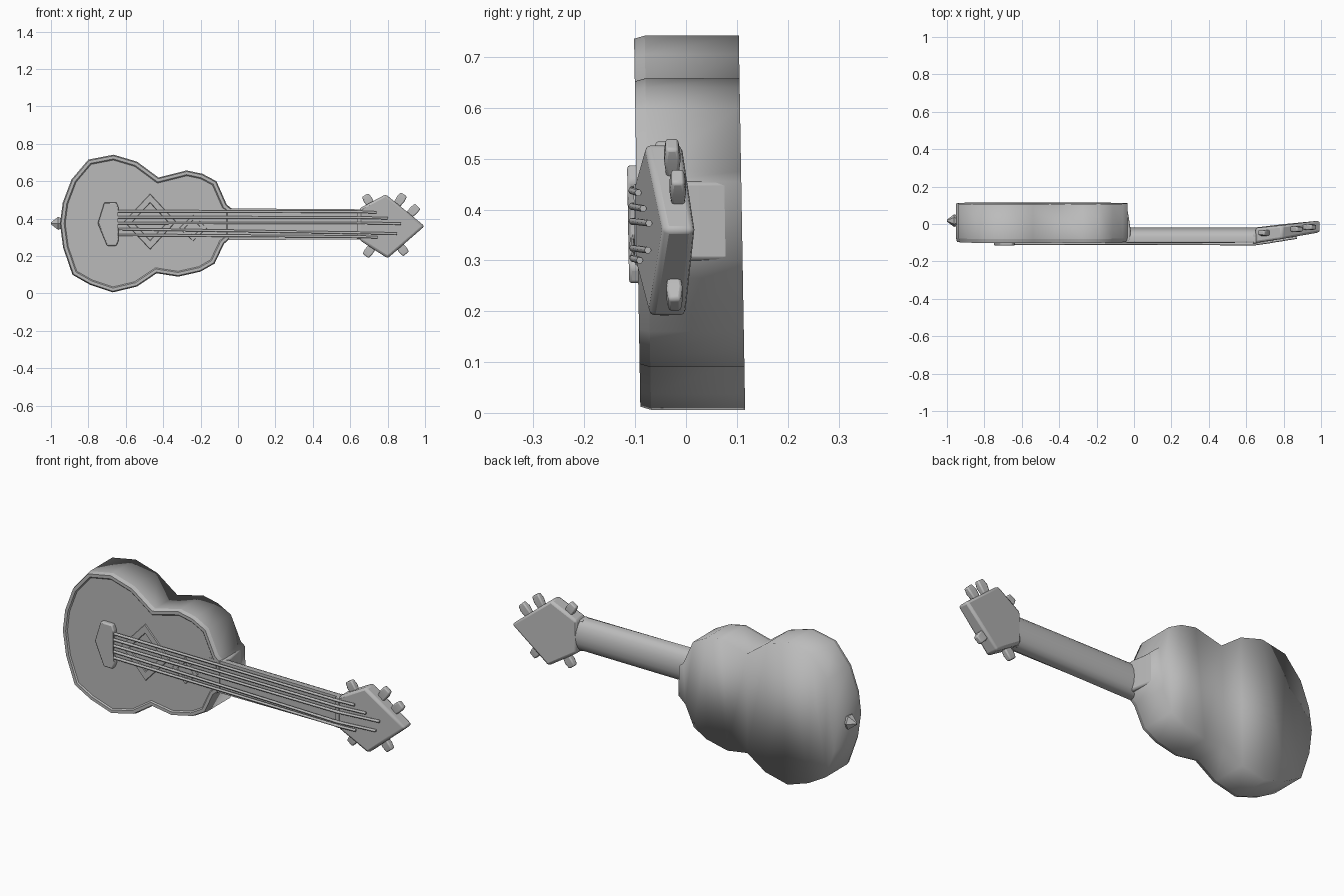
import bpy
import bmesh
import math
from mathutils import Vector

if "Cube" in bpy.data.objects:
    bpy.data.objects.remove(bpy.data.objects["Cube"], do_unlink=True)

grey = bpy.data.materials.new("plain grey")
grey.use_nodes = True
grey.diffuse_color = (0.5, 0.5, 0.5, 1)
grey.node_tree.nodes["Principled BSDF"].inputs["Base Color"].default_value = (0.5, 0.5, 0.5, 1)

MID = 0.375


def lean(x, y, z):
    """The whole instrument rolls back slightly."""
    return Vector((x, y - 0.017 * (z - MID), z))


def loft(name, rings, bevel=0, angle=40, closed=False, sharp_from=None):
    """Skin a run of equal rings, capped unless the run is closed."""
    bm = bmesh.new()
    loops = [[bm.verts.new(lean(*p)) for p in ring] for ring in rings]
    pairs = list(zip(loops, loops[1:])) + ([(loops[-1], loops[0])] if closed else [])
    for a, b in pairs:
        for i in range(len(a)):
            j = (i + 1) % len(a)
            bm.faces.new((a[i], a[j], b[j], b[i]))
    if not closed:
        caps = [bm.faces.new(loops[0]), bm.faces.new(loops[-1])]
        bmesh.ops.triangulate(bm, faces=caps)
    bmesh.ops.recalc_face_normals(bm, faces=bm.faces)
    if sharp_from is not None:
        for f in bm.faces:
            f.smooth = True
        for loop in loops[sharp_from:]:
            for i, v in enumerate(loop):
                bm.edges.get((v, loop[(i + 1) % len(loop)])).smooth = False
    mesh = bpy.data.meshes.new(name)
    bm.to_mesh(mesh)
    bm.free()
    ob = bpy.data.objects.new(name, mesh)
    bpy.context.collection.objects.link(ob)
    mesh.materials.append(grey)
    if sharp_from is None:
        bpy.ops.object.select_all(action="DESELECT")
        ob.select_set(True)
        bpy.context.view_layer.objects.active = ob
        bpy.ops.object.shade_smooth_by_angle(angle=math.radians(angle))
    if bevel:
        mod = ob.modifiers.new("soft edges", "BEVEL")
        mod.width, mod.segments = bevel, 2
        mod.limit_method = "ANGLE"
    return ob


def inset(points, d):
    """Move a clockwise outline inward by d."""
    out = []
    for i, p in enumerate(points):
        p = Vector(p)
        a = (p - Vector(points[i - 1])).normalized()
        b = (Vector(points[(i + 1) % len(points)]) - p).normalized()
        n = Vector((a.y + b.y, -a.x - b.x)).normalized()
        out.append(p + n * d / max(0.5, n.dot(Vector((a.y, -a.x)))))
    return out


def at_depth(points, y):
    return [(p[0], y, p[1]) for p in points]


# Body: waisted outline running clockwise from the lower heel
outline = [(-0.035, 0.30), (-0.075, 0.265), (-0.125, 0.16), (-0.2, 0.117), (-0.32, 0.09),
           (-0.435, 0.108), (-0.54, 0.037), (-0.67, 0.006), (-0.79, 0.046), (-0.885, 0.10),
           (-0.935, 0.245), (-0.952, 0.374), (-0.937, 0.486), (-0.89, 0.61), (-0.80, 0.716),
           (-0.665, 0.742), (-0.54, 0.705), (-0.425, 0.62), (-0.275, 0.658), (-0.19, 0.64),
           (-0.115, 0.60), (-0.06, 0.475), (-0.035, 0.455)]
steps = [(0.11, 0), (-0.075, 0), (-0.096, 0.006), (-0.096, 0.022), (-0.09, 0.028)]
loft("body", [at_depth(inset(outline, d), y) for y, d in steps], sharp_from=1)

# Neck: flat front with a rounded back
def neck_ring(x, half):
    arc = [math.pi * i / 8 for i in range(9)]
    back = [(x, -0.068 + 0.048 * math.sin(t), MID - 0.005 + half * math.cos(t)) for t in arc]
    return back + [(x, -0.092, MID - 0.005 - half), (x, -0.092, MID - 0.005 + half)]


loft("neck", [neck_ring(-0.1, 0.085), neck_ring(0.68, 0.08)])


# Heel: flares from the neck into the body
def box(name, x, y, z, bevel=0):
    corners = [(x[0], z[0]), (x[1], z[0]), (x[1], z[1]), (x[0], z[1])]
    return loft(name, [at_depth(corners, y[0]), at_depth(corners, y[1])], bevel)


loft("heel", [[(x, y, z) for x, y in ((-0.1, -0.09), (-0.018, -0.09), (-0.018, -0.03), (-0.04, 0.108), (-0.1, 0.108))]
              for z in (0.30, 0.455)], 0.008)
box("nut", (0.635, 0.655), (-0.102, -0.05), (0.29, 0.45), 0.004)

# Headstock: tilted pentagon plate
head = [(0.65, 0.285), (0.80, 0.188), (0.998, 0.36), (0.79, 0.53), (0.65, 0.455)]
front = [(x, -0.1 + 0.16 * (x - 0.65), z) for x, z in head]
back = [(x, -0.02 + 0.11 * (x - 0.65), z) for x, z in head]
loft("headstock", [front, back], 0.012)


# Tuning pegs: flat paddles pointing away from the headstock edges
def peg(name, x, y, z, degrees):
    u = Vector((math.cos(math.radians(degrees)), 0, math.sin(math.radians(degrees))))
    v = Vector((-u.z, 0, u.x))
    rings = []
    for along, wide, thick in ((-0.06, 0.018, 0.01), (0, 0.024, 0.016), (0.03, 0.02, 0.012)):
        c = Vector((x, y, z)) + u * along
        rings.append([c + v * s * wide + Vector((0, t * thick, 0))
                      for s, t in ((-1, -1), (1, -1), (1, 1), (-1, 1))])
    loft(name, rings, 0.006)


for i, place in enumerate([(0.695, -0.045, 0.50, 122), (0.87, -0.025, 0.505, 55),
                           (0.94, -0.015, 0.445, 45), (0.88, -0.025, 0.235, -52),
                           (0.70, -0.045, 0.225, -128)]):
    peg(f"tuning_peg_{i + 1}", *place)

# Bridge: chevron block
bridge = [(-0.715, 0.487), (-0.65, 0.487), (-0.637, 0.455), (-0.655, 0.40), (-0.655, 0.34),
          (-0.637, 0.285), (-0.65, 0.255), (-0.70, 0.255), (-0.75, 0.375)]
loft("bridge", [at_depth(bridge, -0.085), at_depth(bridge, -0.114)], 0.006)


# Sound hole trims: raised diamond frames
def diamond_frame(name, x, z, wide, tall, rim):
    def diamond(scale, y):
        return [(x + wide * scale * math.cos(a), y, z + tall * scale * math.sin(a))
                for a in (0, math.pi / 2, math.pi, math.pi * 1.5)]
    loft(name, [diamond(1, -0.088), diamond(0.97, -0.096), diamond(rim + 0.03, -0.096),
                diamond(rim, -0.088)], closed=True)


diamond_frame("large_diamond_trim", -0.47, 0.384, 0.14, 0.15, 0.66)
diamond_frame("small_diamond_trim", -0.24, 0.35, 0.075, 0.07, 0.6)

# Strings: run from the bridge over the nut onto the headstock
strings = [(0.44, 0.433, 0.74), (0.408, 0.402, 0.80), (0.376, 0.373, 0.87),
           (0.345, 0.32, 0.85), (0.313, 0.30, 0.745)]
for i, (z0, z1, end) in enumerate(strings):
    curve = bpy.data.curves.new(f"string_{i + 1}", "CURVE")
    curve.dimensions = "3D"
    curve.bevel_depth, curve.bevel_resolution = 0.007, 1
    curve.use_fill_caps = True
    line = curve.splines.new("POLY")
    line.points.add(2)
    path = [(-0.67, -0.103, z0), (0.65, -0.106, z1 + 0.004), (end, -0.107 + 0.155 * (end - 0.65), z1)]
    for point, p in zip(line.points, path):
        point.co = (*lean(*p), 1)
    curve.materials.append(grey)
    bpy.context.collection.objects.link(bpy.data.objects.new(curve.name, curve))


# End pin: small pointed knob at the tail
def pin_ring(x, r):
    return [(x, 0.018 + 0.85 * r * math.cos(math.tau * i / 6), MID + r * math.sin(math.tau * i / 6))
            for i in range(6)]


loft("end_pin", [pin_ring(-0.93, 0.025), pin_ring(-0.962, 0.04), pin_ring(-1.0, 0.006)])
